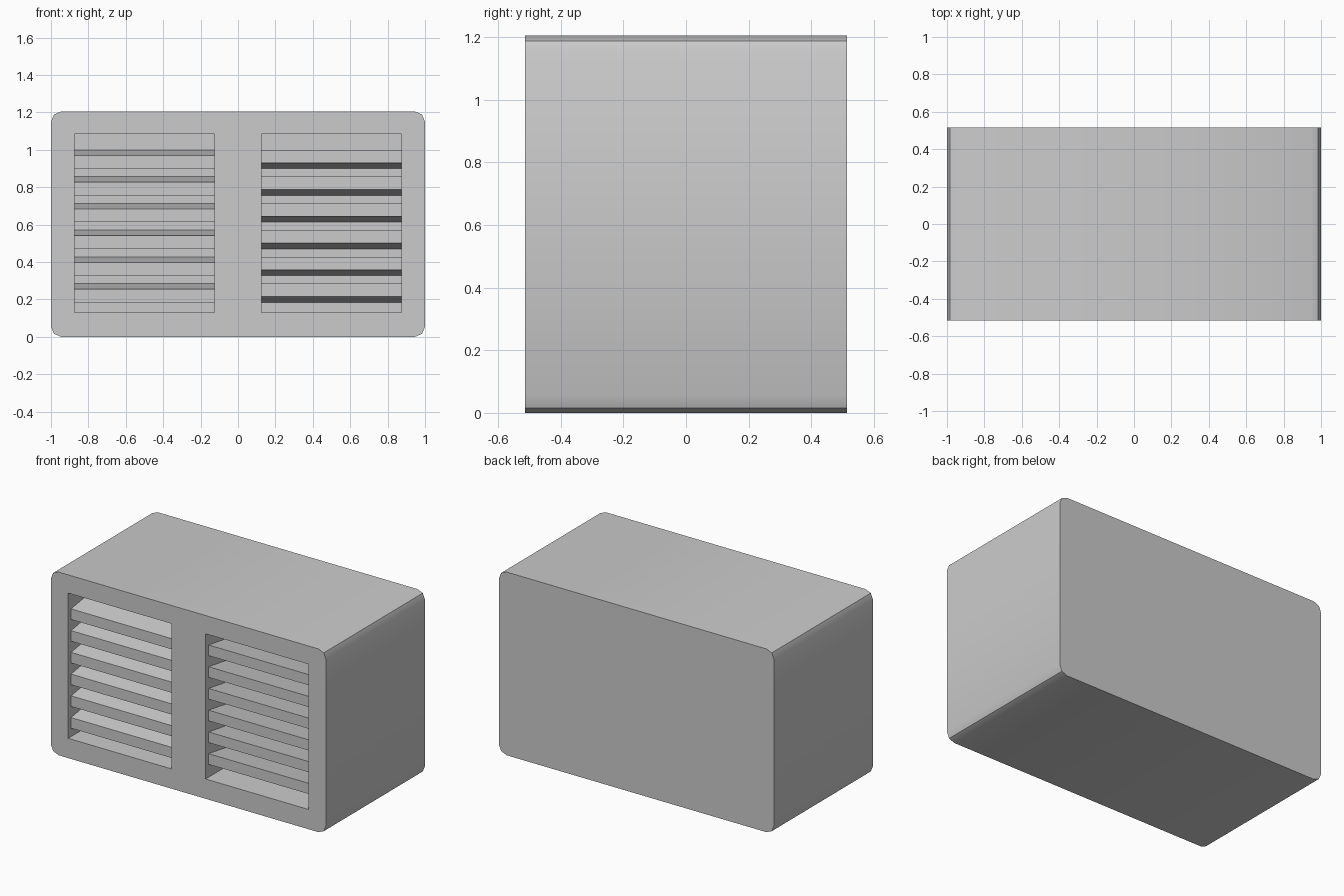
import bpy, bmesh, math

if "Cube" in bpy.data.objects:
    bpy.data.objects.remove(bpy.data.objects["Cube"])

HALF_Y, HEIGHT, RADIUS = 0.515, 1.205, 0.055
RECESS, SLAT_DEPTH, RISE = 0.03, 0.19, 0.03
PITCH, THICK = 0.143, 0.07


def prism(name, outline, axis, start, end):
    """Extrude a closed 2D outline along x or y."""
    bm = bmesh.new()
    place = (lambda a, b, t: (t, a, b)) if axis == 'x' else (lambda a, b, t: (a, t, b))
    face = bm.faces.new([bm.verts.new(place(a, b, start)) for a, b in outline])
    ext = bmesh.ops.extrude_face_region(bm, geom=[face])
    shift = (end - start, 0, 0) if axis == 'x' else (0, end - start, 0)
    verts = [g for g in ext['geom'] if isinstance(g, bmesh.types.BMVert)]
    bmesh.ops.translate(bm, verts=verts, vec=shift)
    bmesh.ops.recalc_face_normals(bm, faces=bm.faces[:])
    mesh = bpy.data.meshes.new(name)
    bm.to_mesh(mesh)
    bm.free()
    obj = bpy.data.objects.new(name, mesh)
    bpy.context.collection.objects.link(obj)
    return obj


# Housing: rectangle with two-step rounded corners
outline = []
for i, (sx, sz) in enumerate([(1, 1), (-1, 1), (-1, -1), (1, -1)]):
    cx = sx * (1 - RADIUS)
    cz = HEIGHT / 2 + sz * (HEIGHT / 2 - RADIUS)
    for k in range(3):
        a = math.radians(90 * i + 45 * k)
        outline.append((cx + RADIUS * math.cos(a), cz + RADIUS * math.sin(a)))
housing = prism("housing", outline, 'y', -HALF_Y, HALF_Y)

front = -HALF_Y + RECESS
back = front + SLAT_DEPTH

# Two vents: left slats fall to the front, right slats rise to the front
for side, x0, top_z, rise in [("left", -0.875, 0.97, RISE),
                              ("right", 0.125, 1.00, -RISE)]:
    x1 = x0 + 0.75
    # Recess cutter
    box = [(x0, 0.13), (x1, 0.13), (x1, 1.085), (x0, 1.085)]
    cutter = prism(side + "_vent_cutter", box, 'y', -HALF_Y - 0.1, back)
    cutter.hide_render = True
    cutter.hide_set(True)
    cut = housing.modifiers.new(side + "_vent", 'BOOLEAN')
    cut.object = cutter
    cut.operation = 'DIFFERENCE'
    cut.solver = 'EXACT'
    # Slanted slats
    for i in range(6):
        z = top_z - i * PITCH
        profile = [(front, z), (back, z + rise),
                   (back, z + rise - THICK), (front, z - THICK)]
        prism(f"{side}_slat_{i + 1}", profile, 'x', x0, x1)

# Smooth the shallow corner steps, keep other edges sharp
bpy.ops.object.select_all(action='DESELECT')
housing.select_set(True)
bpy.context.view_layer.objects.active = housing
for mod in list(housing.modifiers):
    bpy.ops.object.modifier_apply(modifier=mod.name)
bpy.ops.object.shade_smooth_by_angle(angle=math.radians(30))
